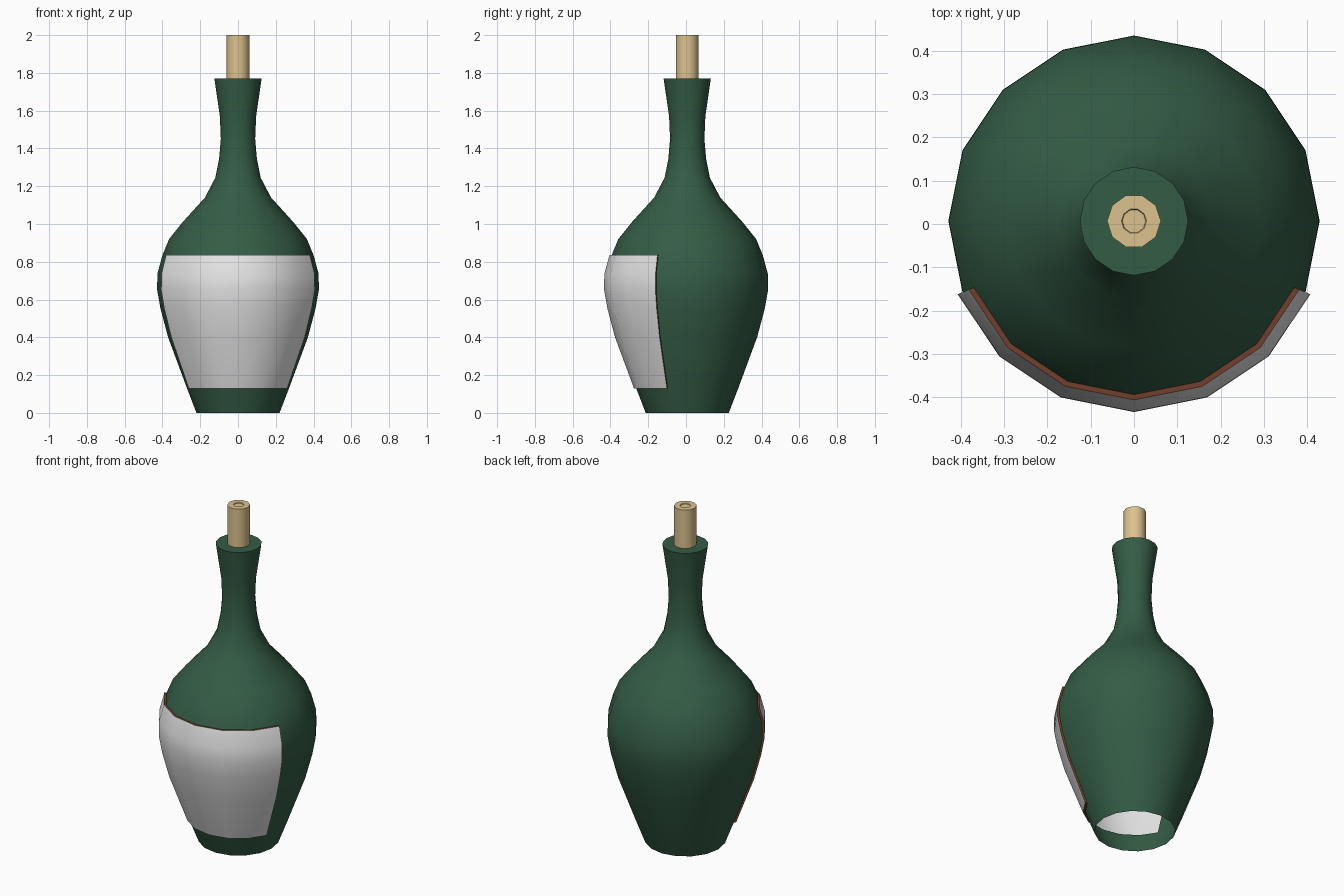
import bpy, bmesh, math

if "Cube" in bpy.data.objects:
    bpy.data.objects.remove(bpy.data.objects["Cube"])

SIDES = 16
AXIS_Y = 0.0065
LABEL_LIFT = 0.012


def material(name, rgb):
    m = bpy.data.materials.new(name)
    m.diffuse_color = (*rgb, 1)
    m.use_nodes = True
    m.node_tree.nodes["Principled BSDF"].inputs["Base Color"].default_value = m.diffuse_color
    return m


green = material("bottle green", (0.034, 0.107, 0.06))
white = material("label white", (0.8, 0.8, 0.8))
brown = material("label edge brown", (0.17, 0.05, 0.024))
tan = material("cork tan", (0.72, 0.54, 0.27))


def lathe(bm, profile, sides, cap=False):
    """Revolve (radius, z) points around z; returns the rows of faces."""
    rings = [[bm.verts.new((r * math.cos(2 * math.pi * i / sides),
                            r * math.sin(2 * math.pi * i / sides), z))
              for i in range(sides)] for r, z in profile]
    rows = []
    for a, b in zip(rings, rings[1:]):
        rows.append([bm.faces.new((a[i], a[(i + 1) % sides], b[(i + 1) % sides], b[i]))
                     for i in range(sides)])
    if cap:
        bm.faces.new(rings[0][::-1])
        bm.faces.new(rings[-1])
    return rows


def finish(bm, name, mats, angle):
    mesh = bpy.data.meshes.new(name)
    bm.to_mesh(mesh)
    bm.free()
    for m in mats:
        mesh.materials.append(m)
    ob = bpy.data.objects.new(name, mesh)
    ob.location.y = AXIS_Y
    bpy.context.collection.objects.link(ob)
    bpy.ops.object.select_all(action='DESELECT')
    ob.select_set(True)
    bpy.context.view_layer.objects.active = ob
    bpy.ops.object.shade_smooth_by_angle(angle=math.radians(angle))
    return ob


# Bottle: open at the bottom, flat lip at the top
profile = [(0.22, 0), (0.27, 0.13), (0.37, 0.4), (0.41, 0.55), (0.428, 0.65),
           (0.427, 0.735), (0.4, 0.835), (0.365, 0.92), (0.293, 1.01), (0.175, 1.14),
           (0.12, 1.245), (0.1, 1.345), (0.091, 1.45), (0.096, 1.57),
           (0.125, 1.77), (0.05, 1.77)]
bm = bmesh.new()
rows = lathe(bm, profile, SIDES)

# Label: six front segments between two heights, raised with a brown edge
label = [rows[r][s] for r in range(1, 6) for s in range(9, 15)]
out = bmesh.ops.extrude_face_region(bm, geom=label)["geom"]
bmesh.ops.delete(bm, geom=[f for f in label if f.is_valid], context='FACES')
raised = {f for f in out if isinstance(f, bmesh.types.BMFace)}
lifted = {v for f in raised for v in f.verts}
for v in lifted:
    k = 1 + LABEL_LIFT / math.hypot(v.co.x, v.co.y)
    v.co.x *= k
    v.co.y *= k
for f in bm.faces:
    if f in raised:
        f.material_index = 1
    elif any(v in lifted for v in f.verts):
        f.material_index = 2
finish(bm, "bottle", [green, white, brown], 35)

# Cork: plain plug with a shallow round dimple on top
bm = bmesh.new()
lathe(bm, [(0.062, 1.7), (0.062, 2.0), (0.029, 2.0), (0.027, 1.995)], 10, cap=True)
finish(bm, "cork", [tan], 40)
